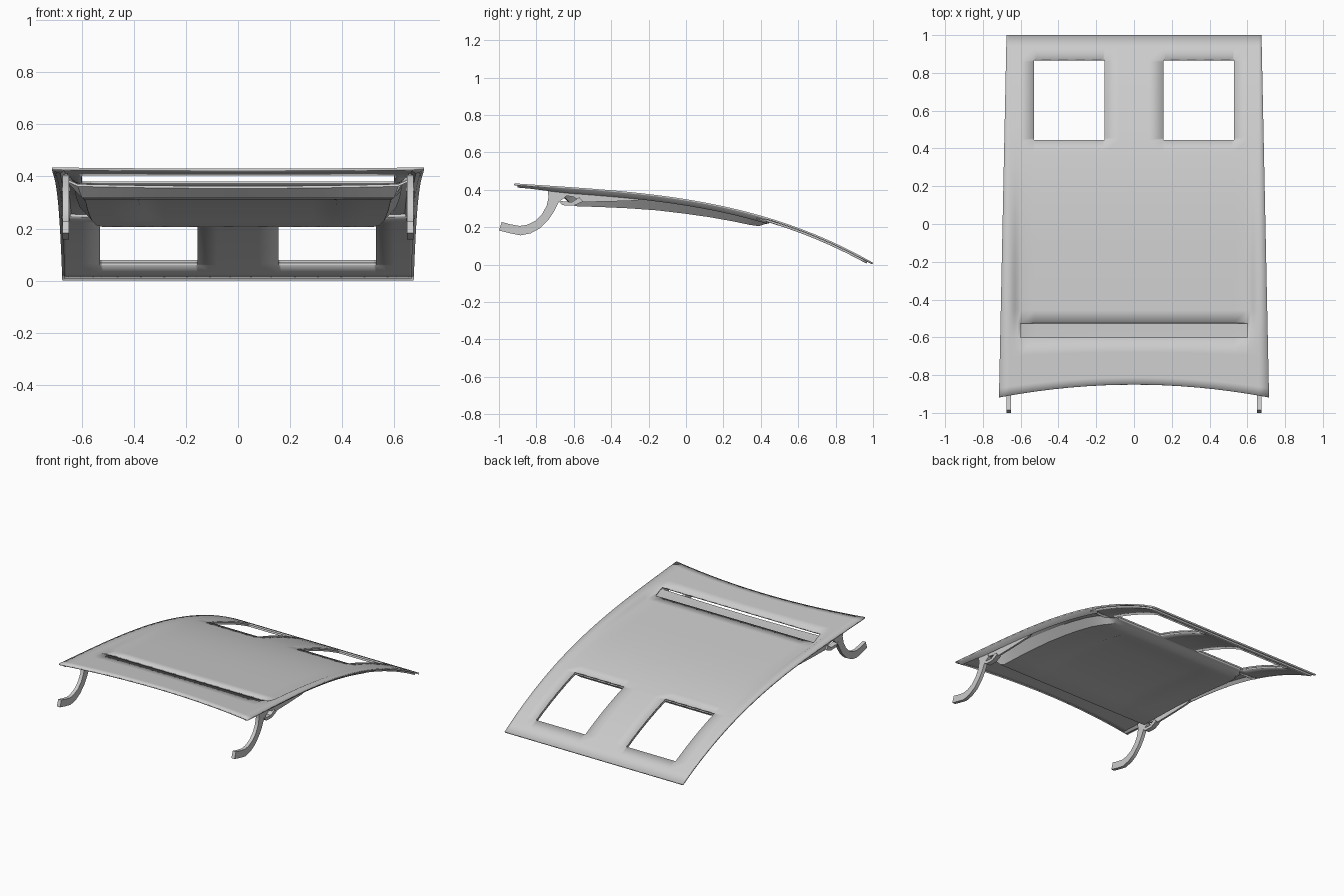
import bpy, bmesh, math

if "Cube" in bpy.data.objects:
    bpy.data.objects.remove(bpy.data.objects["Cube"])


def clamp(v):
    return max(0.0, min(1.0, v))


def smooth(v):
    v = clamp(v)
    return v * v * (3 - 2 * v)


def half_width(y):
    return 0.715 - 0.04 * (y + 0.92) / 1.92


def skin_z(x, y):
    """Height of the outer skin: long fore-aft curve, sunken centre ahead of the vent."""
    t = (y + 0.92) / 1.92
    z = 0.435 - 0.1346 * t + 0.0947 * t ** 2 - 0.385 * t ** 3
    if y > -0.59:
        z -= 0.027 * smooth((0.66 - abs(x)) / 0.06) * smooth((0.55 - y) / 0.95)
    return z


def make(name, verts, faces, thick=0.0, mirror=False):
    me = bpy.data.meshes.new(name)
    me.from_pydata(verts, [], faces)
    bm = bmesh.new()
    bm.from_mesh(me)
    loose = [v for v in bm.verts if not v.link_faces]
    bmesh.ops.delete(bm, geom=loose, context='VERTS')
    bm.to_mesh(me)
    bm.free()
    ob = bpy.data.objects.new(name, me)
    bpy.context.collection.objects.link(ob)
    if thick:
        m = ob.modifiers.new("thickness", 'SOLIDIFY')
        m.thickness = thick
        m.offset = -1
    if mirror:
        ob.modifiers.new("mirror", 'MIRROR')
    bpy.ops.object.select_all(action='DESELECT')
    bpy.context.view_layer.objects.active = ob
    ob.select_set(True)
    bpy.ops.object.shade_smooth_by_angle(angle=math.radians(28))
    return ob


def sheet(name, nx, ny, point, keep=lambda i, j: True, thick=0.0, mirror=False):
    """Grid of nx by ny points placed by point(i, j)."""
    verts = [point(i, j) for j in range(ny) for i in range(nx)]
    faces = [(j * nx + i, j * nx + i + 1, (j + 1) * nx + i + 1, (j + 1) * nx + i)
             for j in range(ny - 1) for i in range(nx - 1) if keep(i, j)]
    return make(name, verts, faces, thick, mirror)


def extrude_profile(name, pts, x0, x1):
    n = len(pts)
    verts = [(x, y, z) for x in (x0, x1) for y, z in pts]
    faces = [tuple(range(n))[::-1], tuple(range(n, 2 * n))]
    faces += [(k, (k + 1) % n, n + (k + 1) % n, n + k) for k in range(n)]
    ob = make(name, verts, faces, mirror=True)
    bm = bmesh.new()
    bm.from_mesh(ob.data)
    bmesh.ops.recalc_face_normals(bm, faces=bm.faces)
    bm.to_mesh(ob.data)
    bm.free()
    return ob


# Shared column and row positions; the headlamp holes fall on grid lines
pos = [0.08, 0.155, 0.165, 0.25, 0.34, 0.43, 0.52, 0.53, 0.60, 0.615, 0.63, 0.645, 0.66, 1]
cols = [-c for c in reversed(pos)] + [0] + pos
rows = [-0.92, -0.87, -0.8, -0.7, -0.6, -0.525]
rows += [-0.525 + 0.07 * k for k in range(1, 14)]
rows += [0.445, 0.455] + [0.455 + 0.081 * k for k in range(1, 5)] + [0.86, 0.87, 0.93, 1.0]


def lamp_hole(xm, ym):
    """True inside a headlamp opening with clipped corners."""
    return 0.155 < abs(xm) < 0.53 and 0.445 < ym < 0.87


def skin_point(i, j, drop=0.0, ys=rows):
    y = ys[j]
    x = cols[i] if abs(cols[i]) < 1 else math.copysign(half_width(y), cols[i])
    if y < -0.6:
        rear = -0.85 - 0.068 * (x / 0.715) ** 2
        y = -0.6 + (-0.6 - y) / 0.32 * (rear + 0.6)
    return (x, y, skin_z(x, y) - drop)


def skin_keep(i, j):
    xm, ym = (cols[i] + cols[i + 1]) / 2, (rows[j] + rows[j + 1]) / 2
    vent = -0.6 < ym < -0.525 and abs(xm) < 0.6
    return not (vent or lamp_hole(xm, ym))


# Outer skin with vent slot and two headlamp openings
sheet("hood_skin", len(cols), len(rows), skin_point, skin_keep, 0.01)

# Inner frame stiffening the front around the openings
frame_rows = [0.38] + [y for y in rows if 0.44 < y < 0.95] + [0.97]


def frame_point(i, j):
    x, y, z = skin_point(i, j, 0.0115, frame_rows)
    return (x * 0.985 if abs(cols[i]) == 1 else x, y, z)


def frame_keep(i, j):
    return not lamp_hole((cols[i] + cols[i + 1]) / 2, (frame_rows[j] + frame_rows[j + 1]) / 2)


sheet("front_inner_frame", len(cols), len(frame_rows), frame_point, frame_keep, 0.011)

# Folded flange running under each side edge
flange = [(0.0, 0.006), (0.012, 0.022), (0.03, 0.034), (0.045, 0.012)]
fy = [-0.9 + 0.07 * k for k in range(20)]


def flange_point(i, j):
    y = fy[j]
    dx, dz = flange[i]
    taper = 0.55 + 0.45 * smooth((y + 0.9) / 0.3)
    x = half_width(y) - 0.002 - dx
    return (x, y, skin_z(0.7, y) - 0.006 - (dz - 0.006) * taper)


sheet("side_flange", len(flange), len(fy), flange_point, mirror=True)

# Underside pan: y, z and half width along the pan, with the vent floor at its rear
pan = [(-0.50, 0.366, 0.60), (-0.58, 0.366, 0.61), (-0.645, 0.371, 0.615), (-0.65, 0.362, 0.615),
       (-0.61, 0.318, 0.60), (-0.58, 0.312, 0.59), (-0.45, 0.308, 0.588), (-0.3, 0.301, 0.585),
       (-0.15, 0.290, 0.582), (0.0, 0.272, 0.578), (0.12, 0.255, 0.572), (0.25, 0.232, 0.562),
       (0.34, 0.213, 0.545), (0.39, 0.206, 0.52), (0.42, 0.216, 0.50), (0.445, 0.222, 0.49)]
fr = [0, 0.25, 0.5, 0.62, 0.65, 0.85, 1.0]
pan_cols = [-2] + [-f for f in reversed(fr[1:])] + fr + [2]


def pan_point(i, j):
    y, z, w = pan[j]
    f = pan_cols[i]
    floor = j < 4
    if abs(f) == 2:
        x = math.copysign(w + 0.045, f)
        return (x, y, z + 0.02 if floor else skin_z(x, y) - 0.014)
    if not floor and 5 < j < 12 and abs(f) < 0.64:
        z += 0.006
    if floor:
        z -= 0.008 * (1 - f * f)
    return (w * f, y, z)


sheet("underside_pan", len(pan_cols), len(pan), pan_point)

# Gooseneck hinge arms
outer = [(-1.0, 0.183), (-0.94, 0.168), (-0.885, 0.157), (-0.83, 0.168), (-0.78, 0.195),
         (-0.735, 0.24), (-0.705, 0.285), (-0.68, 0.335), (-0.64, 0.365)]
inner = [(-0.66, 0.405), (-0.74, 0.405), (-0.735, 0.36), (-0.745, 0.315), (-0.77, 0.27),
         (-0.805, 0.235), (-0.85, 0.213), (-0.89, 0.207), (-0.94, 0.216), (-0.985, 0.228)]
extrude_profile("hinge_arm", outer + inner, 0.65, 0.674)

# Hinge mounting plate and lower brace
plate = [(-0.72, 0.412), (-0.70, 0.378), (-0.60, 0.362), (-0.56, 0.335), (-0.40, 0.338),
         (-0.26, 0.343), (-0.215, 0.362), (-0.40, 0.378), (-0.55, 0.395)]
extrude_profile("hinge_plate", plate, 0.655, 0.668)
brace = [(-0.69, 0.345), (-0.66, 0.318), (-0.60, 0.316), (-0.55, 0.338), (-0.57, 0.36),
         (-0.61, 0.335), (-0.65, 0.338)]
extrude_profile("hinge_brace", brace, 0.645, 0.678)
